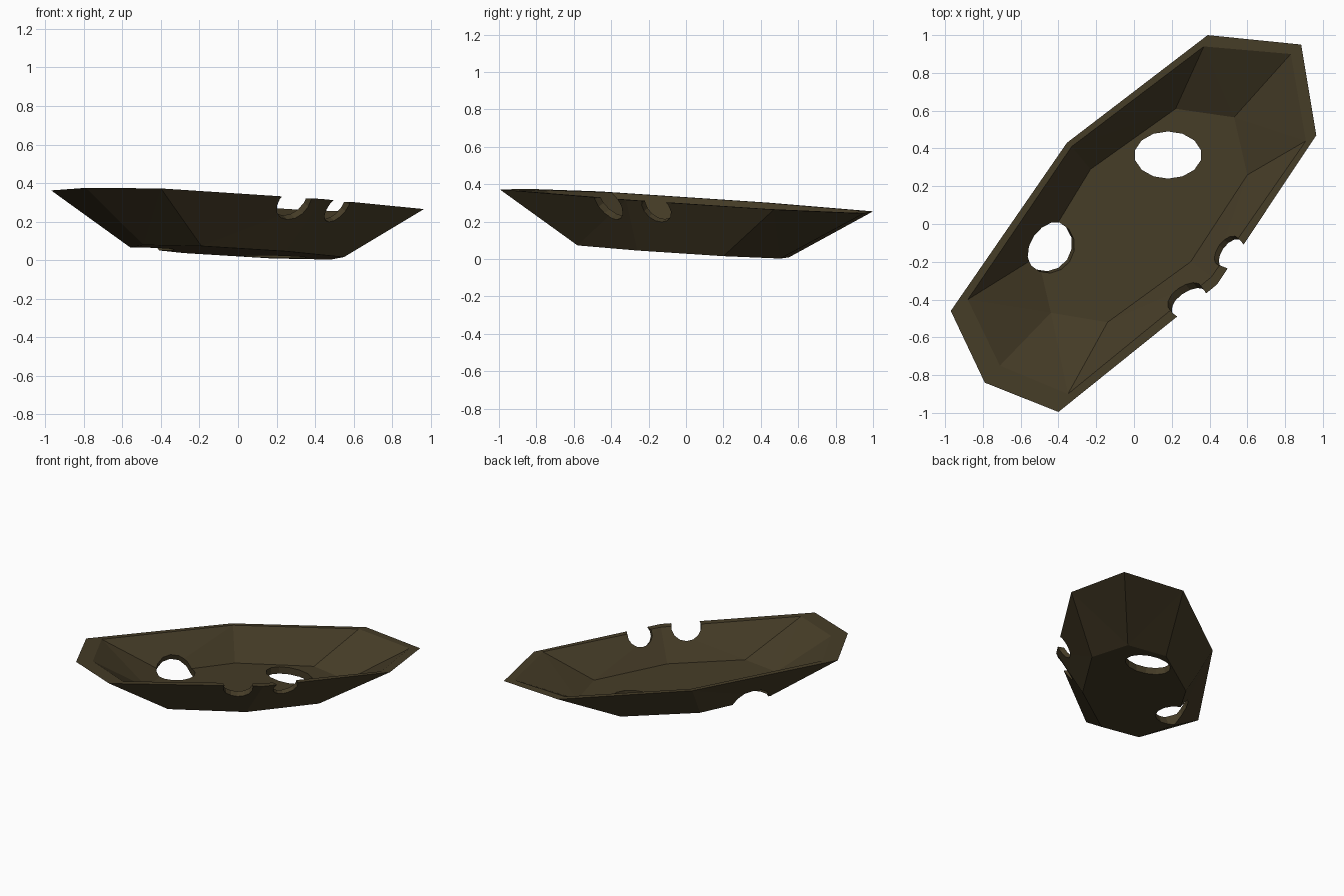
import bpy, bmesh
from mathutils import Vector, Matrix

if "Cube" in bpy.data.objects:
    bpy.data.objects.remove(bpy.data.objects["Cube"])

# Tilted planes shared by the rim and the floor
def on_plane(x, y, c):
    return (x, y, c - 0.027 * x - 0.048 * y)

rim_outer = [(0.39, 1.0), (0.885, 0.95), (0.965, 0.47), (0.44, -0.32),
             (-0.40, -0.995), (-0.79, -0.84), (-0.97, -0.46), (-0.355, 0.43)]
rim_inner = [(0.37, 0.94), (0.83, 0.90), (0.91, 0.44), (0.41, -0.28),
             (-0.35, -0.90), (-0.71, -0.75), (-0.88, -0.40), (-0.33, 0.41)]
floor_in = [(0.22, 0.61), (0.53, 0.565), (0.60, 0.26), (0.30, -0.20),
            (-0.14, -0.52), (-0.44, -0.47), (-0.51, -0.17), (-0.23, 0.29)]
floor_out = [(x - 0.05, y - 0.06) for x, y in floor_in]

# Eight-sided hollow shell: underside, outer wall, rim, inner wall, floor
bm = bmesh.new()
loops = [[bm.verts.new(on_plane(x, y, c)) for x, y in ring]
         for ring, c in ((floor_out, 0.04), (rim_outer, 0.3135),
                         (rim_inner, 0.3135), (floor_in, 0.092))]
for a, b in zip(loops, loops[1:]):
    for i in range(8):
        j = (i + 1) % 8
        bm.faces.new((a[i], a[j], b[j], b[i]))
bm.faces.new(loops[0])
bm.faces.new(loops[3])
bmesh.ops.triangulate(bm, faces=bm.faces[:])
bmesh.ops.recalc_face_normals(bm, faces=bm.faces[:])
mesh = bpy.data.meshes.new("hull_shell")
bm.to_mesh(mesh)
bm.free()
shell = bpy.data.objects.new("hull_shell", mesh)
bpy.context.collection.objects.link(shell)

mat = bpy.data.materials.new("dark_olive")
mat.diffuse_color = (0.06, 0.045, 0.02, 1)
mat.use_nodes = True
mat.node_tree.nodes["Principled BSDF"].inputs["Base Color"].default_value = mat.diffuse_color
mesh.materials.append(mat)

# Round openings: two through the floor and wall, two notching the rim
def cut_hole(center, axis, rx, ry, depth):
    bm = bmesh.new()
    rot = Vector(axis).to_track_quat('Z', 'Y').to_matrix().to_4x4()
    m = Matrix.Translation(center) @ rot @ Matrix.Diagonal((rx, ry, 1, 1))
    bmesh.ops.create_cone(bm, cap_ends=True, segments=14, radius1=1, radius2=1,
                          depth=depth, matrix=m)
    me = bpy.data.meshes.new("hole_cutter")
    bm.to_mesh(me)
    bm.free()
    me.materials.append(mat)
    cutter = bpy.data.objects.new("hole_cutter", me)
    cutter.hide_render = True
    bpy.context.collection.objects.link(cutter)
    mod = shell.modifiers.new("hole", 'BOOLEAN')
    mod.operation = 'DIFFERENCE'
    mod.solver = 'EXACT'
    mod.object = cutter
    bpy.context.view_layer.objects.active = shell
    bpy.ops.object.modifier_apply(modifier=mod.name)
    bpy.data.objects.remove(cutter)

cut_hole((0.18, 0.365, 0.06), (0, 0, 1), 0.178, 0.125, 0.4)
cut_hole((-0.45, -0.12, 0.10), (-0.25, 0.18, -0.95), 0.14, 0.125, 0.3)
cut_hole((0.295, -0.42, 0.295), (0.53, -0.67, -0.51), 0.105, 0.105, 0.3)
cut_hole((0.525, -0.165, 0.265), (0.70, -0.49, -0.51), 0.09, 0.09, 0.3)
